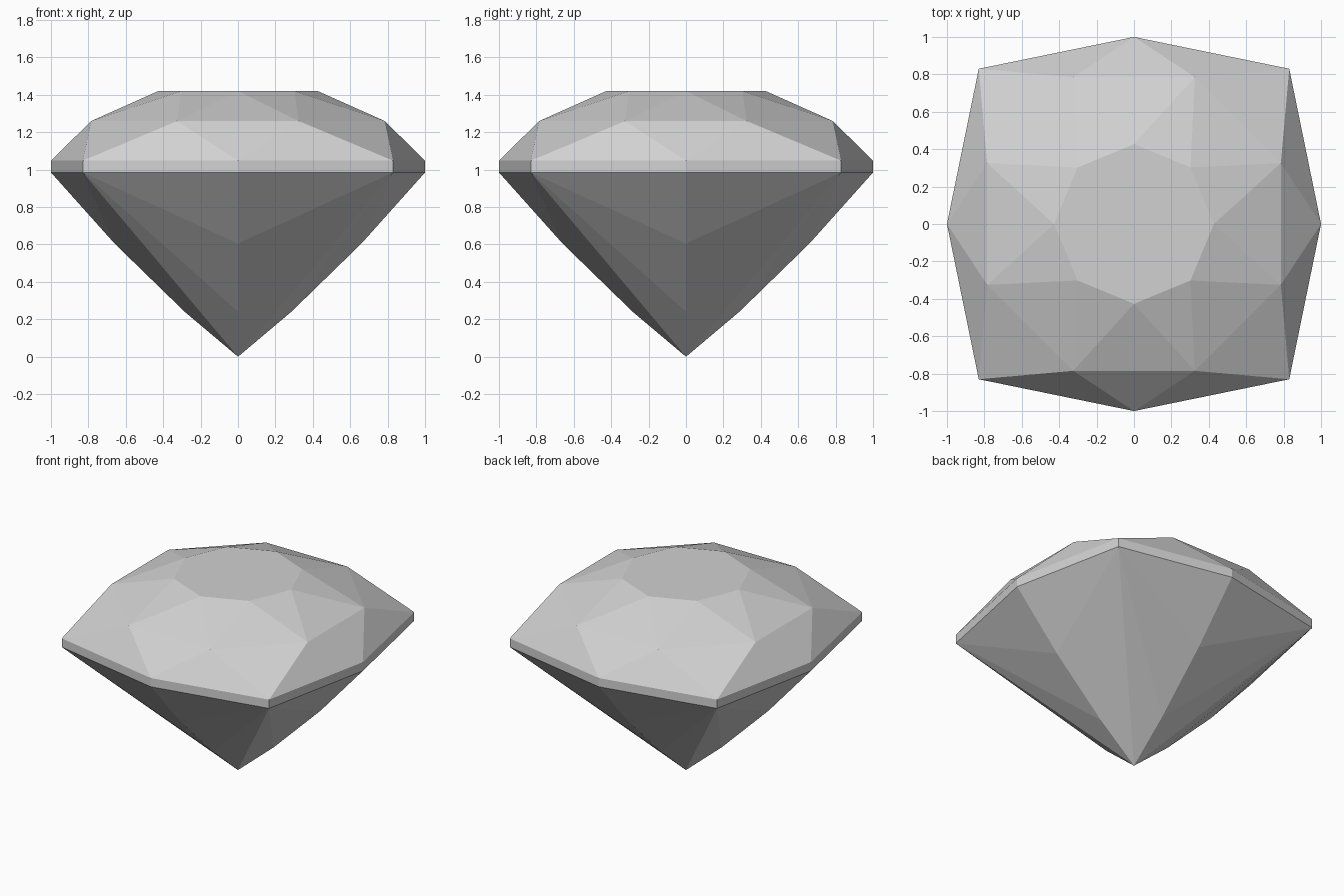
import bpy
from math import cos, sin, pi, hypot

cube = bpy.data.objects.get("Cube")
if cube:
    bpy.data.objects.remove(cube)

# One pale grey colour for the whole gem
GREY = (0.64, 0.64, 0.64, 1)
stone = bpy.data.materials.new("pale grey stone")
stone.use_nodes = True
stone.diffuse_color = GREY
stone.node_tree.nodes["Principled BSDF"].inputs["Base Color"].default_value = GREY

N = 8
CORNER = hypot(0.83, 0.83)


def ring(z, card, diag=None, offset=0.0):
    """Eight points; even ones lie on the axes, odd ones on the diagonals."""
    radii = (card, card if diag is None else diag)
    return [(radii[k % 2] * cos((k + offset) * 2 * pi / N),
             radii[k % 2] * sin((k + offset) * 2 * pi / N), z) for k in range(N)]


def build(name, faces):
    """Make a flat-shaded object from faces given as lists of points."""
    index, polys = {}, []
    for face in faces:
        polys.append([index.setdefault(p, len(index)) for p in face])
    mesh = bpy.data.meshes.new(name)
    mesh.from_pydata(list(index), [], polys)
    mesh.materials.append(stone)
    mesh.update()
    obj = bpy.data.objects.new(name, mesh)
    bpy.context.collection.objects.link(obj)
    return obj


girdle_low = ring(0.985, 1.0, CORNER)
girdle_top = ring(1.048, 1.0, CORNER)
middle = ring(1.26, hypot(0.76, 0.38), offset=0.5)
table = ring(1.42, 0.427)

# Crown: flat table above a band of triangular facets
crown = [table]
for k in range(N):
    n = (k + 1) % N
    crown += [
        [girdle_top[k], girdle_top[n], middle[k]],
        [girdle_top[k], middle[k], middle[k - 1]],
        [middle[k - 1], middle[k], table[k]],
        [table[k], middle[k], table[n]],
    ]
build("crown", crown)

# Girdle: thin upright band
build("girdle", [[girdle_low[k - 1], girdle_low[k], girdle_top[k], girdle_top[k - 1]]
                 for k in range(N)])

# Pavilion: facets fan from each corner to the keel points and the tip
upper = ring(0.605, 0.66)
lower = ring(0.24, 0.285)
tip = (0, 0, 0)
pavilion = []
for k in range(0, N, 2):
    keel = [girdle_low[k], upper[k], lower[k], tip]
    for a, b in zip(keel, keel[1:]):
        pavilion.append([girdle_low[k + 1], a, b])
        pavilion.append([girdle_low[k - 1], b, a])
build("pavilion", pavilion)
